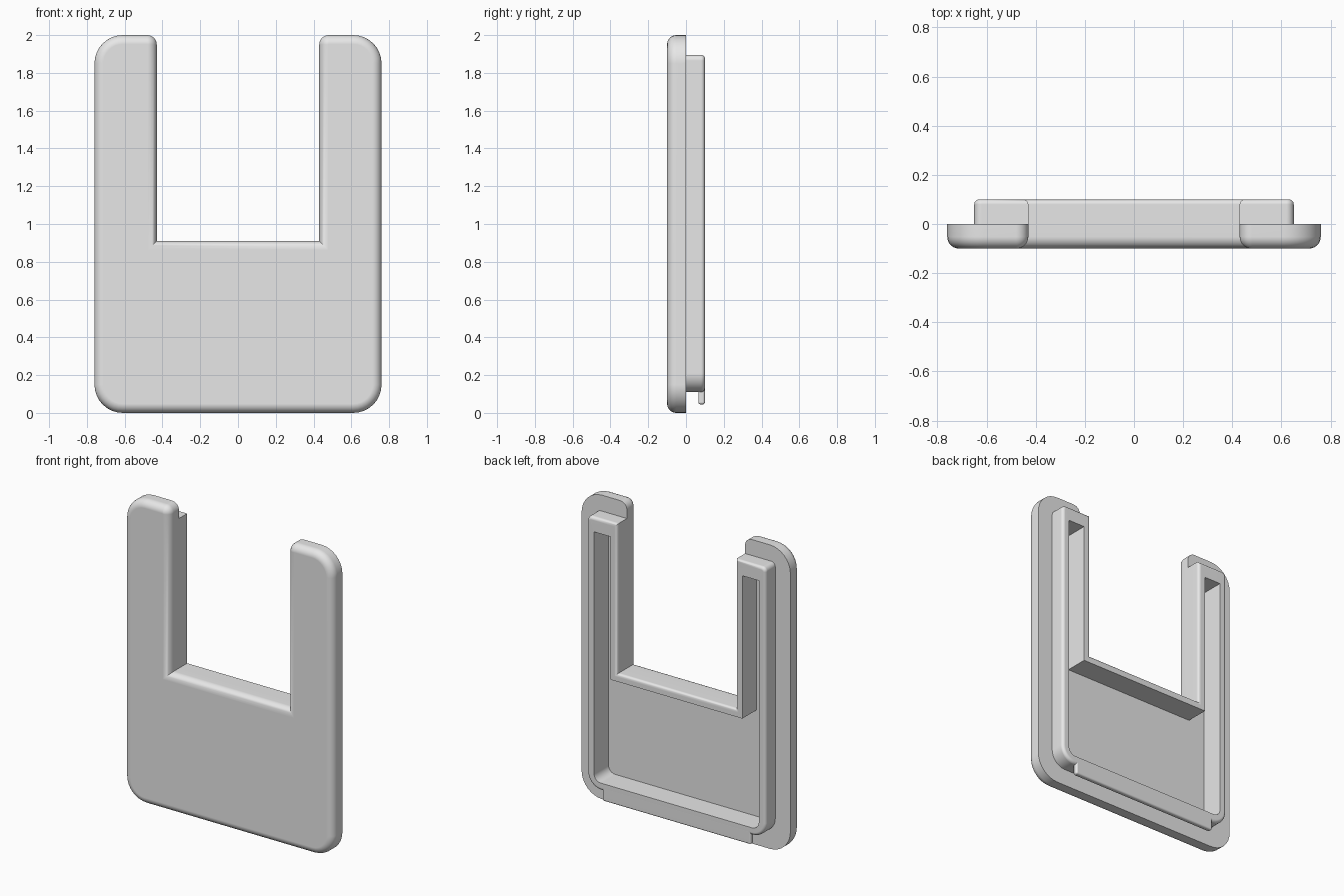
import bpy, bmesh
from math import sin, cos, pi, radians

if "Cube" in bpy.data.objects:
    bpy.data.objects.remove(bpy.data.objects["Cube"], do_unlink=True)

grey = bpy.data.materials.new("light grey")
grey.use_nodes = True
grey.diffuse_color = (0.8, 0.8, 0.8, 1)
grey.node_tree.nodes["Principled BSDF"].inputs["Base Color"].default_value = grey.diffuse_color

STEPS = 8


def corner(x, z, sx, sz, r, flip=False):
    """Quarter arc at a convex corner pointing towards (sx, sz)."""
    r = max(r, 0.0)
    arc = [(x - sx * r * (1 - cos(a)), z - sz * r * (1 - sin(a)))
           for a in (i * pi / 2 / STEPS for i in range(STEPS + 1))]
    return arc[::-1] if flip else arc


def u_outline(shape, inset=0.0):
    """U-shaped outline, symmetric in x, shrunk by inset."""
    half, bottom, top, notch, notch_z, r_bottom, r_top, r_inner = shape
    d = inset
    right = corner(half - d, bottom + d, 1, -1, r_bottom - d, True)
    right += corner(half - d, top - d, 1, 1, r_top - d)
    right += corner(notch + d, top - d, -1, 1, r_inner - d, True)
    right.append((notch + d, notch_z - d))
    return right + [(-x, z) for x, z in reversed(right)]


def finish(name, bm):
    bmesh.ops.remove_doubles(bm, verts=bm.verts, dist=1e-5)
    bmesh.ops.recalc_face_normals(bm, faces=bm.faces)
    mesh = bpy.data.meshes.new(name)
    bm.to_mesh(mesh)
    bm.free()
    mesh.materials.append(grey)
    ob = bpy.data.objects.new(name, mesh)
    bpy.context.collection.objects.link(ob)
    bpy.ops.object.select_all(action="DESELECT")
    ob.select_set(True)
    bpy.context.view_layer.objects.active = ob
    bpy.ops.object.shade_smooth_by_angle(angle=radians(32))
    weighted = ob.modifiers.new("flat_caps", "WEIGHTED_NORMAL")
    weighted.keep_sharp = True
    return ob


def loft(name, layers, capped):
    """Join (outline, y) layers; cap the ends or wrap round to the start."""
    bm = bmesh.new()
    rings = [[bm.verts.new((x, y, z)) for x, z in pts] for pts, y in layers]
    pairs = list(zip(rings, rings[1:]))
    if capped:
        bm.faces.new(rings[0])
        bm.faces.new(rings[-1])
    else:
        pairs.append((rings[-1], rings[0]))
    for a, b in pairs:
        for i in range(len(a)):
            j = (i + 1) % len(a)
            bm.faces.new((a[i], a[j], b[j], b[i]))
    return finish(name, bm)


def rounded_edge(shape, y, r, direction):
    """Layers of a quarter-round edge, from the full outline to the face at y."""
    angles = [i * pi / 2 / 6 for i in range(7)]
    return [(u_outline(shape, r * (1 - cos(a))), y - direction * r * (1 - sin(a)))
            for a in angles]


# half width, bottom, top, notch half width, notch floor, corner radii
plate = (0.76, 0.0, 2.0, 0.43, 0.91, 0.15, 0.15, 0.05)
rim = (0.65, 0.11, 1.895, 0.43, 0.91, 0.10, 0.03, 0.0)
pocket = (0.60, 0.16, 1.80, 0.48, 0.86, 0.05, 0.0, 0.0)

# Front plate with rounded front edge and a recess in its back
loft("front_plate",
     rounded_edge(plate, -0.1, 0.048, -1)[::-1]
     + [(u_outline(plate), 0), (u_outline(pocket), 0), (u_outline(pocket), -0.05)],
     capped=True)

# Raised wall around the recess
loft("rear_rim",
     [(u_outline(rim), 0)] + rounded_edge(rim, 0.1, 0.02, 1)
     + [(u_outline(pocket), 0.1), (u_outline(pocket), 0)],
     capped=False)

# Lip under the bottom of the wall
bm = bmesh.new()
bmesh.ops.create_cube(bm, size=1)
for v in bm.verts:
    v.co = (v.co.x * 1.08, 0.0825 + v.co.y * 0.035, 0.0875 + v.co.z * 0.085)
edges = [e for e in bm.edges if min(v.co.z for v in e.verts) < 0.1]
bmesh.ops.bevel(bm, geom=edges, offset=0.012, segments=4, profile=0.5, affect="EDGES")
finish("bottom_lip", bm)
